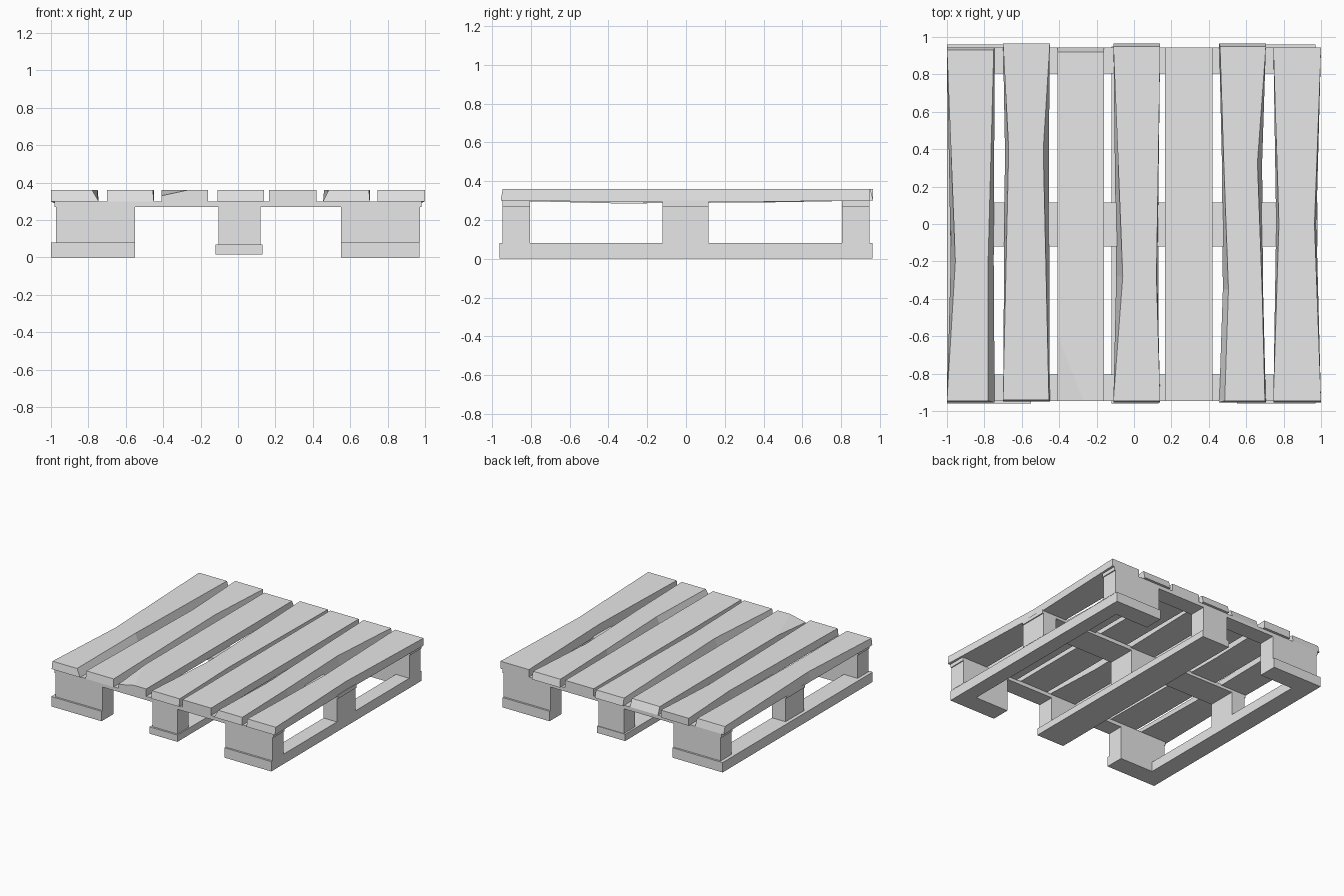
import bpy
import bmesh

cube = bpy.data.objects.get("Cube")
if cube:
    bpy.data.objects.remove(cube, do_unlink=True)

wood = bpy.data.materials.new("plain_grey_wood")
wood.use_nodes = True
grey = (0.8, 0.8, 0.8, 1)
wood.diffuse_color = grey
wood.node_tree.nodes["Principled BSDF"].inputs["Base Color"].default_value = grey


def finish(name, bm):
    bmesh.ops.recalc_face_normals(bm, faces=bm.faces)
    mesh = bpy.data.meshes.new(name)
    bm.to_mesh(mesh)
    bm.free()
    mesh.materials.append(wood)
    obj = bpy.data.objects.new(name, mesh)
    bpy.context.collection.objects.link(obj)
    return obj


def box(name, x, y, z):
    bm = bmesh.new()
    bmesh.ops.create_cube(bm, size=1)
    for v in bm.verts:
        for i, (lo, hi) in enumerate((x, y, z)):
            v.co[i] = lo if v.co[i] < 0 else hi
    return finish(name, bm)


def prism(name, outline, z0, z1):
    bm = bmesh.new()
    face = bm.faces.new([bm.verts.new((x, y, z0)) for x, y in outline])
    top = bmesh.ops.extrude_face_region(bm, geom=[face])["geom"]
    for v in top:
        if isinstance(v, bmesh.types.BMVert):
            v.co.z = z1
    return finish(name, bm)


# Warped plank: each section is y bottom, y top, bottom left/right, top left/right, sag
def plank(name, sections):
    bm = bmesh.new()
    rings = []
    for yb, yt, bl, br, tl, tr, sag in sections:
        corners = ((bl, yb, DECK - sag), (br, yb, DECK - sag), (tr, yt, TOP), (tl, yt, TOP))
        rings.append([bm.verts.new(c) for c in corners])
    for a, b in zip(rings, rings[1:]):
        for i in range(4):
            j = (i + 1) % 4
            bm.faces.new((a[i], a[j], b[j], b[i]))
    bm.faces.new(rings[0])
    bm.faces.new(rings[-1])
    return finish(name, bm)


BASE, BEAM, DECK, TOP = 0.08, 0.27, 0.30, 0.36
END, INNER = 0.945, 0.805
ROWS = {"front": (-END, -INNER), "middle": (-0.12, 0.115), "back": (INNER, END)}

# Side runners with wide feet at both ends, and the centre runner
for side, s in (("left", 1), ("right", -1)):
    outer = 0.97 if s > 0 else 1.0
    half = [(outer, 0.96), (0.55, 0.96), (0.55, INNER), (0.85, INNER)]
    outline = half + [(x, -y) for x, y in reversed(half)]
    prism(side + "_runner", [(s * x, y) for x, y in outline], 0, BASE)
box("centre_runner", (-0.12, 0.13), (-0.96, 0.95), (0.015, 0.07))

# Cross beams and spacer blocks
for row, y in ROWS.items():
    box(row + "_cross_beam", (-0.98, 0.98), y, (BEAM, DECK))
    box(row + "_centre_block", (-0.105, 0.12), y, (0.07, BEAM))
    inside = 0.85 if row == "middle" else 0.55
    for side, s in (("left", 1), ("right", -1)):
        box(f"{row}_{side}_block", sorted((s * inside, s * 0.972)), y, (BASE, BEAM))

# Warped deck planks, from right to left
plank("deck_plank_1", [
    (-0.955, -0.945, -1, -0.745, -1, -0.78, 0),
    (-0.2, -0.2, -0.98, -0.75, -0.955, -0.78, 0.01),
    (0.945, 0.93, -1, -0.745, -1, -0.75, 0)])
plank("deck_plank_2", [
    (-0.95, -0.94, -0.70, -0.45, -0.70, -0.455, 0),
    (0.4, 0.4, -0.69, -0.455, -0.67, -0.485, 0.01),
    (0.965, 0.965, -0.70, -0.45, -0.70, -0.45, 0)])
plank("deck_plank_4", [
    (-0.955, -0.945, -0.11, 0.14, -0.11, 0.14, 0),
    (-0.28, -0.28, -0.095, 0.125, -0.06, 0.12, 0.015),
    (0.965, 0.95, -0.11, 0.14, -0.11, 0.14, 0)])
plank("deck_plank_5", [
    (-0.945, -0.945, 0.165, 0.42, 0.165, 0.42, 0),
    (0.945, 0.945, 0.165, 0.42, 0.165, 0.42, 0)])
plank("deck_plank_6", [
    (-0.955, -0.945, 0.455, 0.705, 0.485, 0.70, 0),
    (-0.35, -0.35, 0.475, 0.69, 0.505, 0.685, 0.015),
    (0.33, 0.33, 0.47, 0.685, 0.48, 0.66, 0.01),
    (0.965, 0.95, 0.455, 0.705, 0.46, 0.705, 0)])
plank("deck_plank_7", [
    (-0.955, -0.945, 0.745, 1, 0.745, 1, 0),
    (0, 0, 0.76, 0.975, 0.775, 0.965, 0.01),
    (0.945, 0.945, 0.745, 1, 0.745, 1, 0)])

# Straight plank with a chipped front corner
chipped = plank("deck_plank_3", [
    (-0.945, -0.945, -0.41, -0.16, -0.41, -0.16, 0),
    (0.945, 0.92, -0.41, -0.16, -0.41, -0.16, 0)])
bm = bmesh.new()
bm.from_mesh(chipped.data)
cut = bmesh.ops.bisect_plane(
    bm, geom=bm.verts[:] + bm.edges[:] + bm.faces[:],
    plane_co=(-0.41, -0.945, 0.33), plane_no=(-0.03 / 0.14, -0.03 / 0.35, 1), clear_outer=True)
bmesh.ops.holes_fill(bm, edges=[e for e in bm.edges if e.is_boundary])
bmesh.ops.recalc_face_normals(bm, faces=bm.faces)
bm.to_mesh(chipped.data)
bm.free()
